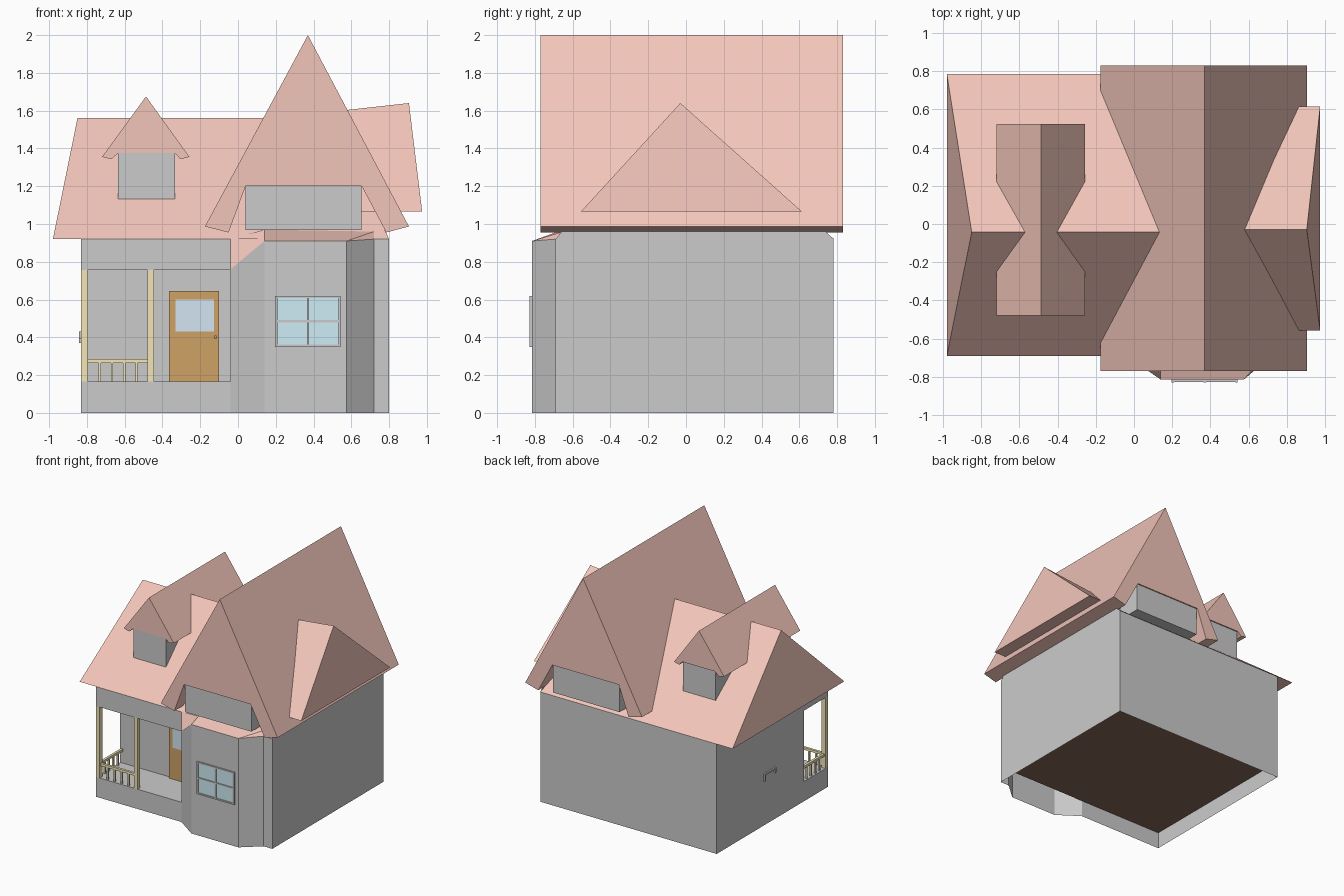
import bpy, bmesh
from mathutils import Vector

if "Cube" in bpy.data.objects:
    bpy.data.objects.remove(bpy.data.objects["Cube"])


def mat(name, rgb):
    m = bpy.data.materials.new(name)
    m.diffuse_color = (*rgb, 1)
    m.use_nodes = True
    m.node_tree.nodes["Principled BSDF"].inputs["Base Color"].default_value = m.diffuse_color
    return m


ROOF = mat("roof_red", (0.89, 0.56, 0.49))
WOOD = mat("door_brown", (0.62, 0.36, 0.13))
GLASS = mat("pane_blue", (0.62, 0.84, 0.91))
DGLASS = mat("door_pane_blue", (0.65, 0.78, 0.88))
TAN = mat("porch_tan", (0.90, 0.79, 0.47))
DARK = mat("floor_brown", (0.25, 0.14, 0.10))


def make(name, polys, material=None):
    """Mesh from a list of polygons, welded where they share corners."""
    bm = bmesh.new()
    for p in polys:
        bm.faces.new([bm.verts.new(c) for c in p])
    bmesh.ops.remove_doubles(bm, verts=bm.verts, dist=1e-4)
    bmesh.ops.recalc_face_normals(bm, faces=bm.faces)
    me = bpy.data.meshes.new(name)
    bm.to_mesh(me)
    bm.free()
    ob = bpy.data.objects.new(name, me)
    bpy.context.collection.objects.link(ob)
    if material:
        me.materials.append(material)
    return ob


def loft(name, a, b, material=None):
    """Closed solid between two outlines with equal corner counts."""
    n = len(a)
    sides = [(a[i], a[(i + 1) % n], b[(i + 1) % n], b[i]) for i in range(n)]
    return make(name, sides + [a, b], material)


def box(name, x, y, z, material=None):
    ring = lambda h: [(x[0], y[0], h), (x[1], y[0], h), (x[1], y[1], h), (x[0], y[1], h)]
    return loft(name, ring(z[0]), ring(z[1]), material)


def extrude_y(name, profile, y0, y1, material=None):
    return loft(name, [(x, y0, z) for x, z in profile],
                [(x, y1, z) for x, z in profile], material)


def wall(p, q, z0, z1):
    return [(*p, z0), (*q, z0), (*q, z1), (*p, z1)]


L, R, F, B = -0.83, 0.80, -0.69, 0.78        # wall planes
PX, PY, PZ0, PZ1 = -0.04, -0.37, 0.165, 0.757  # porch recess
EAVE = 0.92
BL, BR, BY = 0.14, 0.575, -0.815             # bay front

# House walls, with the porch recess and the bay
make("house_walls", [
    wall((L, B), (R, B), 0, EAVE),
    [(R, F, 0), (R, B, 0), (R, B, EAVE), (R, 0.73, 0.97), (R, -0.65, 0.97), (R, F, EAVE)],
    wall((L, PY), (L, B), 0, EAVE),
    wall((L, F), (L, PY), 0, PZ0), wall((L, F), (L, PY), PZ1, EAVE),
    wall((L, F), (PX, F), 0, PZ0), wall((L, F), (PX, F), PZ1, EAVE),
    wall((L, PY), (PX, PY), PZ0, PZ1), wall((PX, F), (PX, PY), PZ0, PZ1),
    [(L, F, PZ0), (PX, F, PZ0), (PX, PY, PZ0), (L, PY, PZ0)],
    [(L, F, PZ1), (PX, F, PZ1), (PX, PY, PZ1), (L, PY, PZ1)],
    [(PX, F, 0), (BL, BY, 0), (BL, BY, 0.91), (PX, F, 0.76)],
    wall((BL, BY), (BR, BY), 0, 0.91),
    [(BR, BY, 0), (0.72, F, 0), (0.72, F, EAVE), (BR, BY, 0.91)],
    wall((0.72, F), (R, F), 0, EAVE),
])
make("floor_underside", [[(L, F, 0.14), (R, F, 0.14), (R, B, 0.14), (L, B, 0.14)]], DARK)

# Bay roof skirt
A, D, E = (BL, BY, 0.91), (BR, BY, 0.91), (0.72, F, EAVE)
G, H = (BL, -0.65, 0.97), (0.72, -0.65, 0.96)
make("bay_roof", [[(PX, F, 0.76), A, G, (PX, F, EAVE)], [A, D, H, G], [D, E, H]], ROOF)


# Ridged roofs with leaning end faces: ends given as (eave x, eave z, ridge x, ridge z)
def ridge_roof(name, ends, y0, yr, y1):
    tri = [[(ex, y0, ez), (rx, yr, rz), (ex, y1, ez)] for ex, ez, rx, rz in ends]
    loft(name, tri[0], tri[1], ROOF)


ridge_roof("main_roof", [(-0.98, EAVE, -0.85, 1.56), (0.80, EAVE, 0.50, 1.56)], F, -0.043, 0.785)
ridge_roof("side_dormer_roof", [(0.975, 1.065, 0.905, 1.64), (0.60, 1.065, 0.50, 1.595)],
           -0.557, -0.03, 0.615)

# Tall cross gable with notched underside, and its infill wall
extrude_y("cross_gable_roof", [(0.37, 2.0), (-0.175, 0.987), (-0.05, 0.955), (0.04, 1.2),
                               (0.655, 1.2), (0.785, 0.955), (0.905, 0.987)], -0.77, 0.83, ROOF)
box("cross_gable_wall", (0.04, 0.655), (-0.76, 0.82), (0.967, 1.2))

# Small dormer through the main roof
extrude_y("dormer_roof", [(-0.487, 1.675), (-0.72, 1.355), (-0.67, 1.343), (-0.635, 1.375),
                          (-0.333, 1.375), (-0.305, 1.343), (-0.257, 1.355)], -0.48, 0.525, ROOF)
box("dormer_wall", (-0.635, -0.333), (-0.475, 0.515), (1.125, 1.375))

# Porch posts, rails and balusters
for i, x in enumerate((L, -0.48)):
    box(f"porch_post_{i}", (x, x + 0.035), (F, F + 0.035), (PZ0, PZ1), TAN)
box("front_rail", (-0.795, -0.48), (F + 0.008, F + 0.028), (0.265, 0.285), TAN)
box("side_rail", (L + 0.008, L + 0.028), (F + 0.035, PY), (0.265, 0.285), TAN)
for i in range(4):
    x = -0.732 + i * 0.065
    y = -0.60 + i * 0.057
    box(f"front_baluster_{i}", (x - 0.006, x + 0.006), (F + 0.01, F + 0.024), (PZ0, 0.265), TAN)
    box(f"side_baluster_{i}", (L + 0.01, L + 0.024), (y - 0.006, y + 0.006), (PZ0, 0.265), TAN)

# Front door
box("door", (-0.365, -0.10), (PY - 0.02, PY), (PZ0, 0.645), WOOD)
box("door_pane", (-0.33, -0.127), (PY - 0.024, PY - 0.01), (0.43, 0.60), DGLASS)
box("door_knob", (-0.125, -0.113), (PY - 0.04, PY - 0.015), (0.39, 0.41), WOOD)

# Bay window: frame bars and four panes
wx, wz = (0.197, 0.37, 0.543), (0.35, 0.485, 0.62)
for i in range(3):
    t = 0.006
    x = min(max(wx[i], wx[0] + t), wx[2] - t)
    z = min(max(wz[i], wz[0] + t), wz[2] - t)
    box(f"window_upright_{i}", (x - t, x + t), (BY - 0.014, BY), (wz[0], wz[2]))
    box(f"window_crossbar_{i}", (wx[0], wx[2]), (BY - 0.013, BY), (z - t, z + t))
for i in range(2):
    for j in range(2):
        box(f"window_pane_{i}{j}", (wx[i] + 0.006, wx[i + 1] - 0.006), (BY - 0.006, BY),
            (wz[j] + 0.006, wz[j + 1] - 0.006), GLASS)

# Small bracket on the left wall
box("bracket_bar", (L - 0.012, L), (0.01, 0.16), (0.42, 0.432))
box("bracket_leg", (L - 0.012, L), (0.148, 0.16), (0.37, 0.42))
box("bracket_tip", (L - 0.012, L), (0.01, 0.022), (0.39, 0.42))
